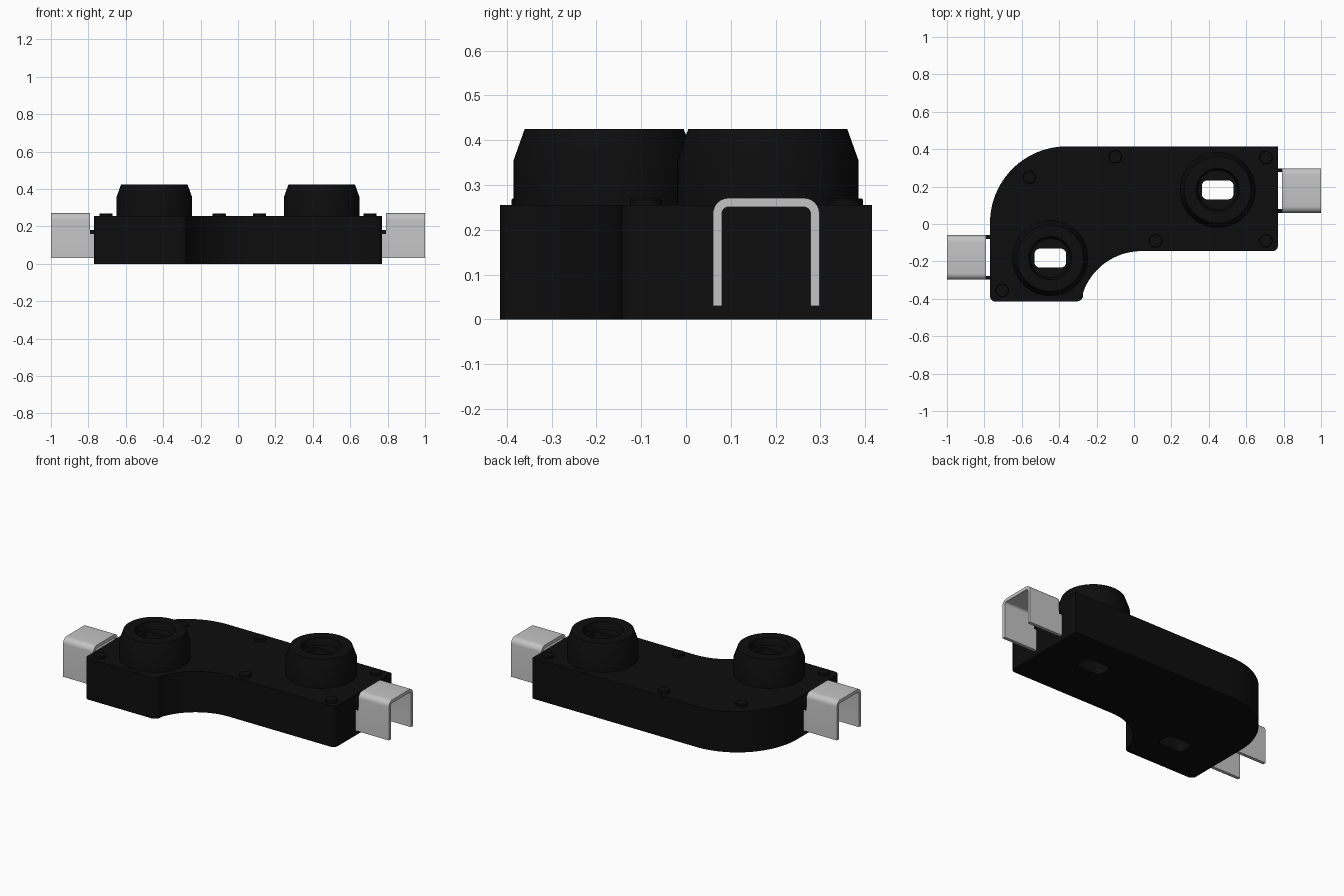
import bpy, bmesh, math
from mathutils import Vector

cube = bpy.data.objects.get("Cube")
if cube:
    bpy.data.objects.remove(cube, do_unlink=True)


def material(name, rgb, metallic=0.0):
    m = bpy.data.materials.new(name)
    m.use_nodes = True
    m.diffuse_color = (*rgb, 1)
    m.node_tree.nodes["Principled BSDF"].inputs["Base Color"].default_value = (*rgb, 1)
    return m


BLACK = material("black plastic", (0.004, 0.004, 0.004))
STEEL = material("light grey metal", (0.55, 0.55, 0.55))


def arc(cx, cy, r, a0, a1, n):
    """Points on an arc, angles in degrees."""
    return [(cx + r * math.cos(math.radians(a0 + (a1 - a0) * i / n)),
             cy + r * math.sin(math.radians(a0 + (a1 - a0) * i / n))) for i in range(n + 1)]


def finish(bm, name, mat):
    bmesh.ops.recalc_face_normals(bm, faces=bm.faces[:])
    me = bpy.data.meshes.new(name)
    bm.to_mesh(me)
    bm.free()
    ob = bpy.data.objects.new(name, me)
    bpy.context.collection.objects.link(ob)
    me.materials.append(mat)
    return ob


def activate(ob):
    bpy.ops.object.select_all(action='DESELECT')
    ob.select_set(True)
    bpy.context.view_layer.objects.active = ob


def smooth(ob):
    activate(ob)
    bpy.ops.object.shade_smooth_by_angle(angle=math.radians(25))


def extrude(name, pts, direction, mat):
    """Extrude a closed 3D outline along a vector."""
    bm = bmesh.new()
    face = bm.faces.new([bm.verts.new(p) for p in pts])
    res = bmesh.ops.extrude_face_region(bm, geom=[face])
    verts = [v for v in res["geom"] if isinstance(v, bmesh.types.BMVert)]
    bmesh.ops.translate(bm, verts=verts, vec=Vector(direction))
    return finish(bm, name, mat)


def lathe(name, profile, x, y, mat, n=64):
    """Turn an (r, z) profile around a vertical axis; both ends are capped."""
    bm = bmesh.new()
    rings = [[bm.verts.new((x + r * math.cos(2 * math.pi * i / n),
                            y + r * math.sin(2 * math.pi * i / n), z)) for i in range(n)]
             for r, z in profile]
    for a, b in zip(rings, rings[1:]):
        for i in range(n):
            j = (i + 1) % n
            bm.faces.new((a[i], a[j], b[j], b[i]))
    bm.faces.new(rings[0])
    bm.faces.new(rings[-1])
    return finish(bm, name, mat)


def box(name, lo, hi, mat):
    (x0, y0, z0), (x1, y1, z1) = lo, hi
    return extrude(name, [(x0, y0, z0), (x1, y0, z0), (x1, y1, z0), (x0, y1, z0)],
                   (0, 0, z1 - z0), mat)


def cut(ob, cutter):
    mod = ob.modifiers.new("slot", 'BOOLEAN')
    mod.operation = 'DIFFERENCE'
    mod.solver = 'EXACT'
    mod.object = cutter
    activate(ob)
    bpy.ops.object.modifier_apply(modifier=mod.name)


# Offset body: large outer bend, concave inner bend, small rounded corners
outline = [(0.77, 0.415)]
outline += arc(-0.36, 0.005, 0.41, 90, 180, 24)
outline += arc(-0.74, -0.385, 0.03, 180, 270, 6)
outline += arc(-0.31, -0.375, 0.04, 270, 335, 6)
outline += arc(0.04, -0.476, 0.331, 160, 90, 18)
outline += arc(0.74, -0.115, 0.03, 270, 360, 6)
body = extrude("body", [(x, y, 0) for x, y in outline], (0, 0, 0.255), BLACK)

# Raised round bosses with a bevelled rim, a shallow recess and a through slot
boss_profile = [(0.2025, 0.24), (0.2025, 0.355), (0.1775, 0.425),
                (0.115, 0.425), (0.105, 0.38)]
for side, s in (("left", 1), ("right", -1)):
    cx, cy = 0.4475 * s, 0.1825 * s
    boss = lathe(side + "_boss", boss_profile, cx, cy, BLACK)
    slot = []
    for qx, qy, a in ((1, 1, 0), (-1, 1, 90), (-1, -1, 180), (1, -1, 270)):
        slot += arc(cx + qx * 0.055, cy + qy * 0.021, 0.03, a, a + 90, 6)
    cutter = extrude("slot_cutter", [(x, y, -0.1) for x, y in slot], (0, 0, 0.7), BLACK)
    cutter.hide_render = True
    cut(body, cutter)
    cut(boss, cutter)
    bpy.data.objects.remove(cutter, do_unlink=True)
    smooth(boss)
smooth(body)

# Small rivet heads on the top face
rivets = [(-0.705, -0.355), (-0.56, 0.25), (-0.10, 0.36),
          (0.115, -0.09), (0.705, -0.09), (0.705, 0.355)]
for i, (x, y) in enumerate(rivets):
    smooth(lathe(f"rivet_{i + 1}", [(0.035, 0.25), (0.035, 0.267), (0.032, 0.27)],
                 x, y, BLACK, 24))

# Metal U-channels at both ends, open underneath, held by narrow tongues
half, top, low, t, r = 0.119, 0.271, 0.03, 0.02, 0.035
outer = [(half, low)] + arc(half - r, top - r, r, 0, 90, 6)
outer += arc(-half + r, top - r, r, 90, 180, 6) + [(-half, low)]
inner = [(-half + t, low)] + arc(-half + r, top - r, r - t, 180, 90, 6)
inner += arc(half - r, top - r, r - t, 90, 0, 6) + [(half - t, low)]
for side, s in (("left", 1), ("right", -1)):
    cy = 0.179 * s
    smooth(extrude(side + "_channel", [(0.79 * s, cy + y, z) for y, z in outer + inner],
                   (0.21 * s, 0, 0), STEEL))
    xa, xb = sorted((0.76 * s, 0.79 * s))
    for end, e in (("back", 1), ("front", -1)):
        ya, yb = sorted((cy + e * half, cy + e * (half - t)))
        box(f"{side}_{end}_tongue", (xa, ya, low), (xb, yb, 0.16), STEEL)
        box(f"{side}_{end}_tongue_cap", (xa, ya, 0.16), (xb, yb, 0.18), BLACK)
